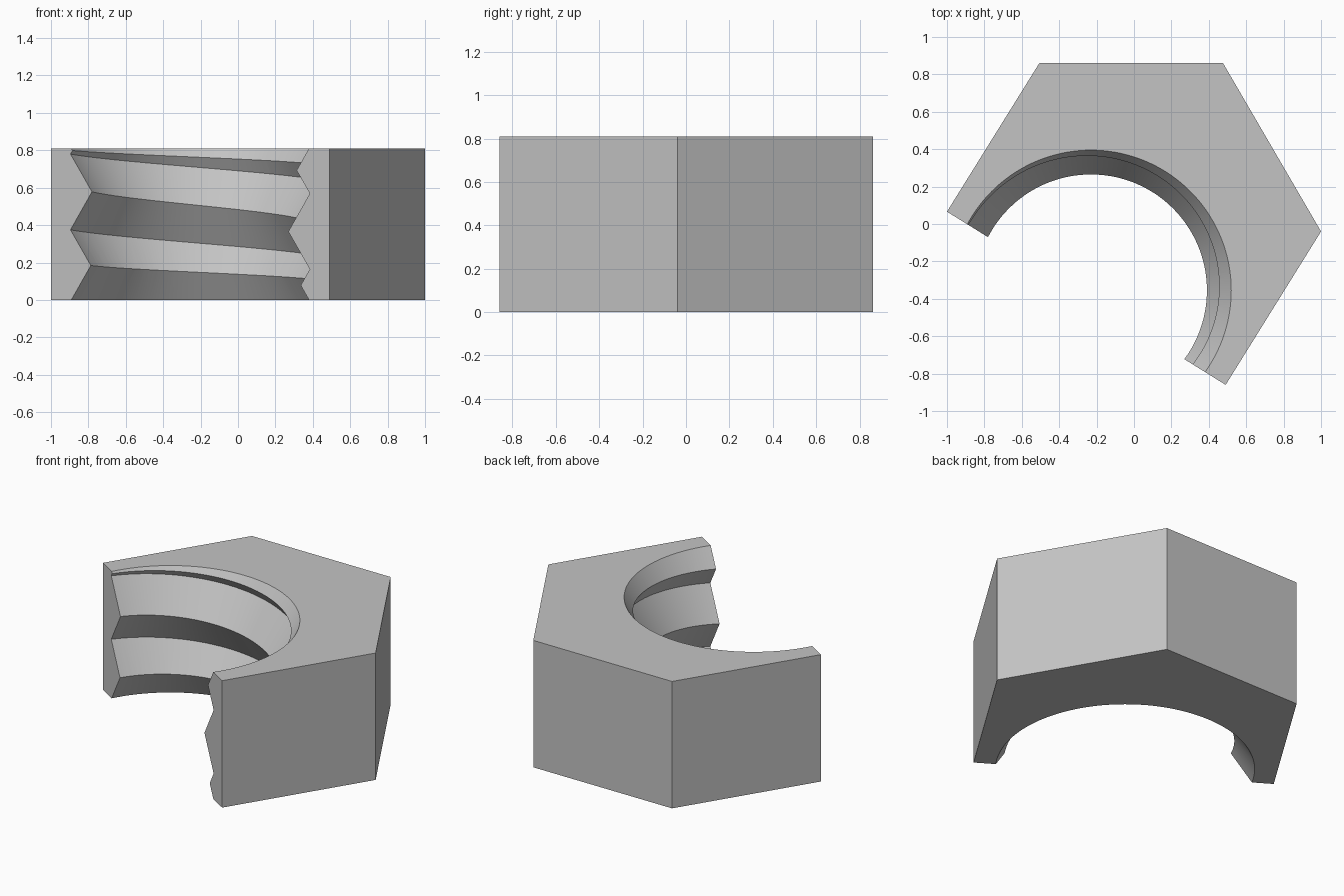
import bpy, bmesh
from math import cos, sin, radians
from mathutils import Vector

if "Cube" in bpy.data.objects:
    bpy.data.objects.remove(bpy.data.objects["Cube"])

HEIGHT = 0.81
CENTRE = Vector((-0.23, -0.355))   # thread axis
MAJOR, MINOR, PITCH = 0.755, 0.62, 0.405
TAPER = (MAJOR - MINOR) / (PITCH / 2)

steel = bpy.data.materials.new("grey steel")
steel.use_nodes = True
steel.diffuse_color = (0.55, 0.55, 0.55, 1)
steel.node_tree.nodes["Principled BSDF"].inputs["Base Color"].default_value = steel.diffuse_color


def finish(name, bm):
    bmesh.ops.recalc_face_normals(bm, faces=bm.faces)
    mesh = bpy.data.meshes.new(name)
    bm.to_mesh(mesh)
    bm.free()
    mesh.materials.append(steel)
    obj = bpy.data.objects.new(name, mesh)
    bpy.context.collection.objects.link(obj)
    return obj


def make_block():
    """Hexagonal block, sliced off along one diagonal."""
    outline = [(-1, 0.066), (0.49, -0.86), (1, -0.04), (0.475, 0.862), (-0.505, 0.862)]
    bm = bmesh.new()
    base = bm.faces.new([bm.verts.new((x, y, 0)) for x, y in outline])
    top = bmesh.ops.extrude_face_region(bm, geom=[base])["geom"]
    moved = [v for v in top if isinstance(v, bmesh.types.BMVert)]
    bmesh.ops.translate(bm, vec=(0, 0, HEIGHT), verts=moved)
    return finish("half_nut", bm)


def make_thread_cutter():
    """Solid helical core, closed towards a pivot on the open side."""
    bm = bmesh.new()
    pivot = CENTRE - 0.3 * Vector((0.527, 0.85))
    low, high = (bm.verts.new((*pivot, z)) for z in (-2, 3))
    columns = []
    for step in range(97):
        angle = -60 + step * 2.5
        root = 0.375 + PITCH * (angle - 152) / 360
        column = []
        for k in range(-4, 6):
            r = MINOR if k % 2 else MAJOR
            a = radians(angle)
            column.append(bm.verts.new((CENTRE.x + r * cos(a), CENTRE.y + r * sin(a),
                                        root + k * PITCH / 2)))
        columns.append(column)
    for a, b in zip(columns, columns[1:]):
        for i in range(len(a) - 1):
            bm.faces.new((a[i], b[i], b[i + 1], a[i + 1]))
        bm.faces.new((low, b[0], a[0]))
        bm.faces.new((high, a[-1], b[-1]))
    for end in (columns[0], columns[-1]):
        bm.faces.new([low, *end, high])
    return finish("thread_cutter", bm)


def make_chamfer_cutter(name, z_face, side):
    """Countersink cone; side is +1 for the top face, -1 for the bottom."""
    bm = bmesh.new()
    mouth = 0.75
    rings = []
    for offset in (0.1, -0.5):
        r = mouth + TAPER * offset
        rings.append([bm.verts.new((CENTRE.x + r * cos(radians(a * 2.5)),
                                    CENTRE.y + r * sin(radians(a * 2.5)),
                                    z_face + side * offset)) for a in range(144)])
    for i in range(144):
        j = (i + 1) % 144
        bm.faces.new((rings[0][i], rings[0][j], rings[1][j], rings[1][i]))
    for ring in rings:
        bm.faces.new(ring)
    return finish(name, bm)


# Cut the thread and both countersinks out of the block
nut = make_block()
cutters = [make_thread_cutter(),
           make_chamfer_cutter("top_chamfer_cutter", HEIGHT, 1),
           make_chamfer_cutter("bottom_chamfer_cutter", 0, -1)]
bpy.ops.object.select_all(action="DESELECT")
bpy.context.view_layer.objects.active = nut
nut.select_set(True)
for cutter in cutters:
    mod = nut.modifiers.new("cut", "BOOLEAN")
    mod.operation = "DIFFERENCE"
    mod.solver = "EXACT"
    mod.object = cutter
    bpy.ops.object.modifier_apply(modifier=mod.name)
    bpy.data.objects.remove(cutter)

# Smooth flanks, sharp thread and block edges
bpy.ops.object.shade_smooth_by_angle(angle=radians(25))
